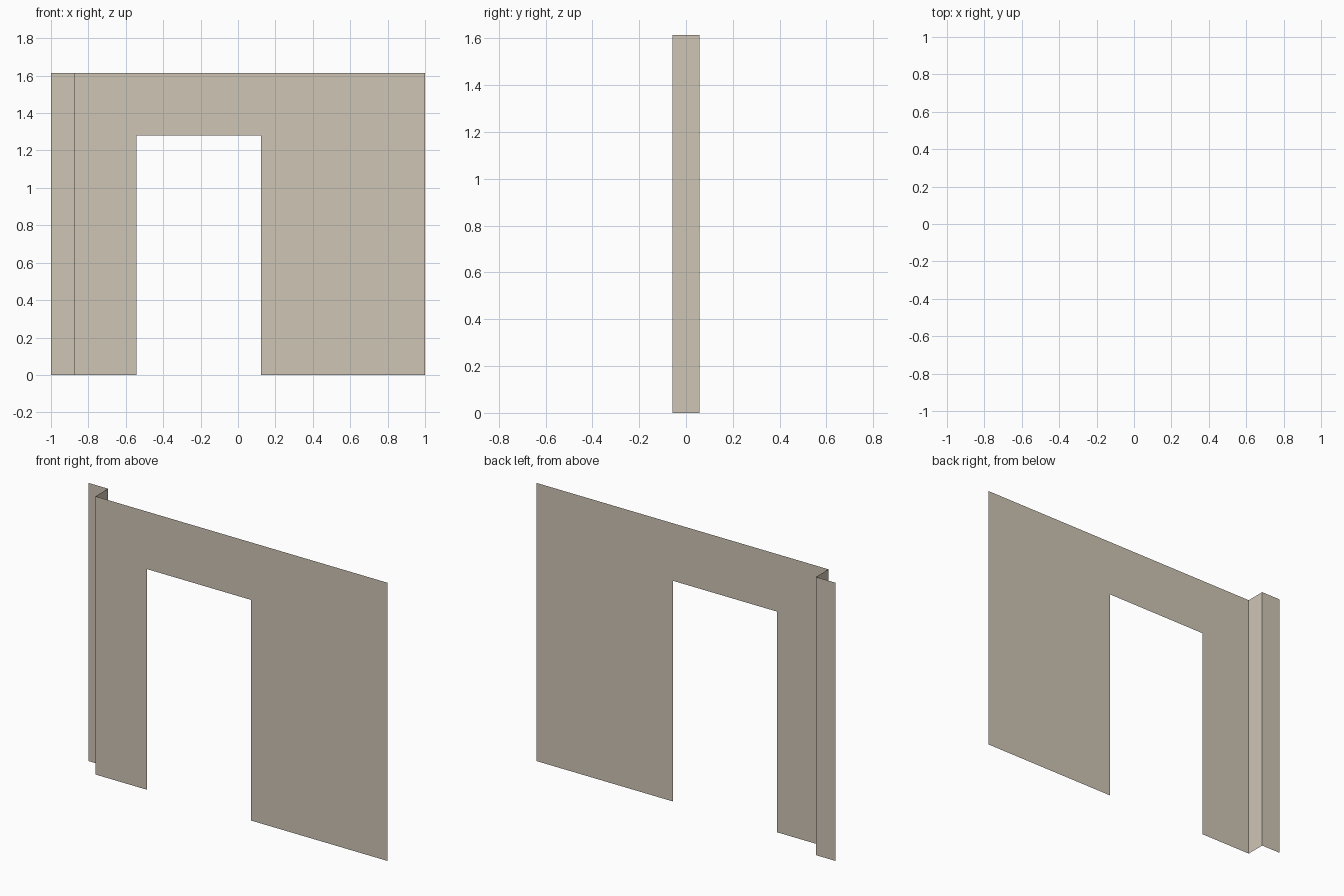
import bpy, bmesh

if "Cube" in bpy.data.objects:
    bpy.data.objects.remove(bpy.data.objects["Cube"])

HEIGHT, DOOR_TOP = 1.615, 1.281
FRONT, BACK = -0.058, 0.058

mat = bpy.data.materials.new("warm beige plaster")
mat.diffuse_color = (0.62, 0.56, 0.46, 1)
mat.use_nodes = True
mat.node_tree.nodes["Principled BSDF"].inputs["Base Color"].default_value = mat.diffuse_color

# Thin sheet wall: plan path folded upward, with a step back at the left end
path = [(-1, BACK), (-0.875, BACK), (-0.875, FRONT),
        (-0.543, FRONT), (0.123, FRONT), (1, FRONT)]
DOOR_SEGMENT = 3
levels = [0, DOOR_TOP, HEIGHT]

bm = bmesh.new()
grid = [[bm.verts.new((x, y, z)) for z in levels] for x, y in path]
for i in range(len(path) - 1):
    for j in range(len(levels) - 1):
        # leave the doorway open
        if i == DOOR_SEGMENT and j == 0:
            continue
        a, b = grid[i], grid[i + 1]
        bm.faces.new((a[j], b[j], b[j + 1], a[j + 1]))

mesh = bpy.data.meshes.new("doorway_wall")
bm.to_mesh(mesh)
bm.free()
mesh.materials.append(mat)
wall = bpy.data.objects.new("doorway_wall", mesh)
bpy.context.collection.objects.link(wall)
